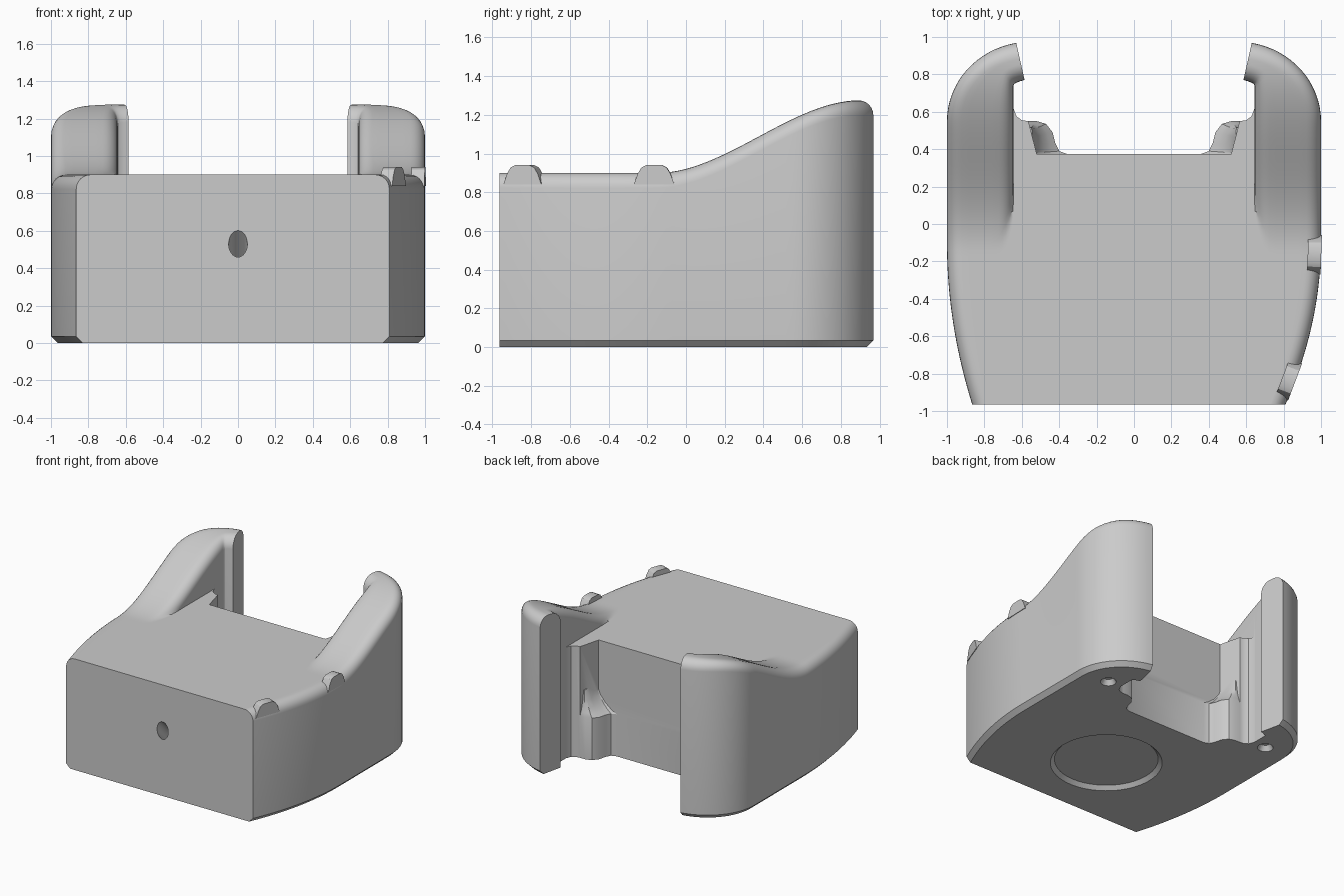
import bpy, bmesh, math
from mathutils import Vector, Matrix

if "Cube" in bpy.data.objects:
    bpy.data.objects.remove(bpy.data.objects["Cube"])

grey = bpy.data.materials.new("plain grey")
grey.use_nodes = True
colour = (0.6, 0.6, 0.6, 1)
grey.diffuse_color = colour
grey.node_tree.nodes["Principled BSDF"].inputs["Base Color"].default_value = colour

DECK, FRONT, POCKET, INNER = 0.9, -0.965, 0.375, 0.645
R, CHAMFER = 0.078, 0.035


def loft(name, rings):
    """Closed solid skinned through rings of equal length."""
    bm = bmesh.new()
    loops = [[bm.verts.new(p) for p in ring] for ring in rings]
    n = len(loops[0])
    for a, b in zip(loops, loops[1:]):
        for i in range(n):
            j = (i + 1) % n
            bm.faces.new((a[i], a[j], b[j], b[i]))
    bm.faces.new(loops[0])
    bm.faces.new(loops[-1])
    bmesh.ops.recalc_face_normals(bm, faces=bm.faces)
    mesh = bpy.data.meshes.new(name)
    bm.to_mesh(mesh)
    bm.free()
    mesh.materials.append(grey)
    ob = bpy.data.objects.new(name, mesh)
    bpy.context.collection.objects.link(ob)
    return ob


def prism(name, outline, z0, z1):
    return loft(name, [[(x, y, z) for x, y in outline] for z in (z0, z1)])


def cone(name, r0, r1, length, matrix, sides=48):
    ring = lambda r, z: [matrix @ Vector((r * math.cos(math.tau * i / sides),
                                          r * math.sin(math.tau * i / sides), z))
                         for i in range(sides)]
    return loft(name, [ring(r0, 0), ring(r1, length)])


def combine(target, tool, operation):
    mod = target.modifiers.new(operation, 'BOOLEAN')
    mod.operation, mod.solver, mod.object = operation, 'EXACT', tool
    bpy.context.view_layer.objects.active = target
    bpy.ops.object.modifier_apply(modifier=mod.name)
    bpy.data.objects.remove(tool)


def smooth(ob):
    bpy.ops.object.select_all(action='DESELECT')
    ob.select_set(True)
    bpy.context.view_layer.objects.active = ob
    bpy.ops.object.shade_smooth_by_angle(angle=math.radians(28))


def ridge_height(y):
    s = min(1, max(0, (y + 0.15) / 1.05))
    return DECK + 0.375 * s * s * (3 - 2 * s)


def wall_x(y, taper):
    return 1 - taper * (max(0, -0.1 - y) / 0.865) ** 2


def arm_section(outer, inner, side):
    """Upright slice of the side wall with a rounded crest."""
    o, i = Vector(outer), Vector(inner)
    width = (i - o).length
    arc = [R * (1 - math.cos(math.radians(a))) for a in range(0, 91, 15)]
    mid = [R + (width - 2 * R) * k / 5 for k in range(1, 5)]
    pts = [(*i, 0), (*(o + (i - o) * CHAMFER / width), 0), (*o, CHAMFER)]
    for d in arc + mid + [width - d for d in reversed(arc)]:
        p = o + (i - o) * d / width
        e = min(d, width - d, R)
        z = ridge_height(p.y) - R + math.sqrt(max(0, R * R - (R - e) ** 2))
        if d > width / 2:
            z = max(z, DECK)
        pts.append((p.x, p.y, z))
    return [(side * x, y, z) for x, y, z in pts]


# Central block with the flat deck
body = prism("body", [(-INNER, FRONT), (INNER, FRONT), (INNER, POCKET), (-INNER, POCKET)], 0, DECK)

column = [(0.50, 0.3), (0.52, POCKET), (0.565, 0.55), (0.60, 0.555),
          (0.628, 0.575), (INNER, 0.62), (0.7, 0.62), (0.7, 0.3)]
lobe = [(0.36, 0.3), (0.36, POCKET), (0.40, 0.39), (0.42, 0.43), (0.435, 0.49),
        (0.47, 0.535), (0.52, 0.55), (0.59, 0.55), (0.59, 0.3)]

for side, taper in ((1, 0.19), (-1, 0.135)):
    # Side wall rising into a curled arm
    rings = []
    steps = 44
    for k in range(steps):
        y = FRONT + (0.55 - FRONT) * k / steps
        rings.append(arm_section((wall_x(y, taper), y), (INNER, y), side))
    for k in range(17):
        t = k / 16
        a = math.radians(79.8 * t)
        outer = (0.55 + 0.45 * math.cos(a), 0.55 + 0.425 * math.sin(a))
        hook = max(0, (t - 0.75) / 0.25)
        inner = (INNER - 0.06 * hook ** 2, 0.55 + 0.19 * min(1, t / 0.75) + 0.03 * hook)
        rings.append(arm_section(outer, inner, side))
    combine(body, loft("arm", rings), 'UNION')

    # Pocket corner column and the flared lobe at its foot
    combine(body, prism("column", [(side * x, y) for x, y in column], 0, DECK), 'UNION')
    flare = [(0, 0), (0.34, 0), (0.37, 0.25), (0.41, 0.5), (0.46, 0.72), (0.54, 0.95)]
    rings = [[(side * (x + max(0, 0.55 - x) * f), y - max(0, y - 0.31) * 0.15 * f, z)
              for x, y in lobe] for z, f in flare]
    combine(body, loft("lobe", rings), 'UNION')

    # Screw recess under each arm
    combine(body, cone("screw_recess", 0.065, 0.035, 0.05,
                       Matrix.Translation((side * 0.76, 0.61, -0.01)), 24), 'DIFFERENCE')

# Round recess in the underside
combine(body, cone("base_recess", 0.425, 0.385, 0.04,
                   Matrix.Translation((0, -0.32, -0.01)), 64), 'DIFFERENCE')

# Slanted bore in the front face, running down and inward
bore = (Matrix.Translation((0, FRONT, 0.53)) @ Matrix.Rotation(math.radians(-135), 4, 'X')
        @ Matrix.Translation((0, 0, -0.15)))
combine(body, cone("bore", 0.05, 0.05, 0.55, bore, 32), 'DIFFERENCE')
smooth(body)

# Two small raised tabs on the left wall
tab = [(-0.105, 0.84), (-0.085, 0.895), (-0.065, 0.928), (-0.04, 0.94),
       (0.04, 0.94), (0.065, 0.928), (0.085, 0.895), (0.105, 0.84)]
for name, y in (("rear_tab", -0.165), ("front_tab", -0.845)):
    slope = (wall_x(y + 0.01, 0.19) - wall_x(y - 0.01, 0.19)) / 0.02
    along = Vector((slope, 1, 0)).normalized()
    inward = Vector((-along.y, along.x, 0))
    base = Vector((wall_x(y, 0.19), y, 0))
    smooth(loft(name, [[base + along * u + inward * d + Vector((0, 0, z)) for u, z in tab]
                       for d in (-0.002, 0.07)]))
